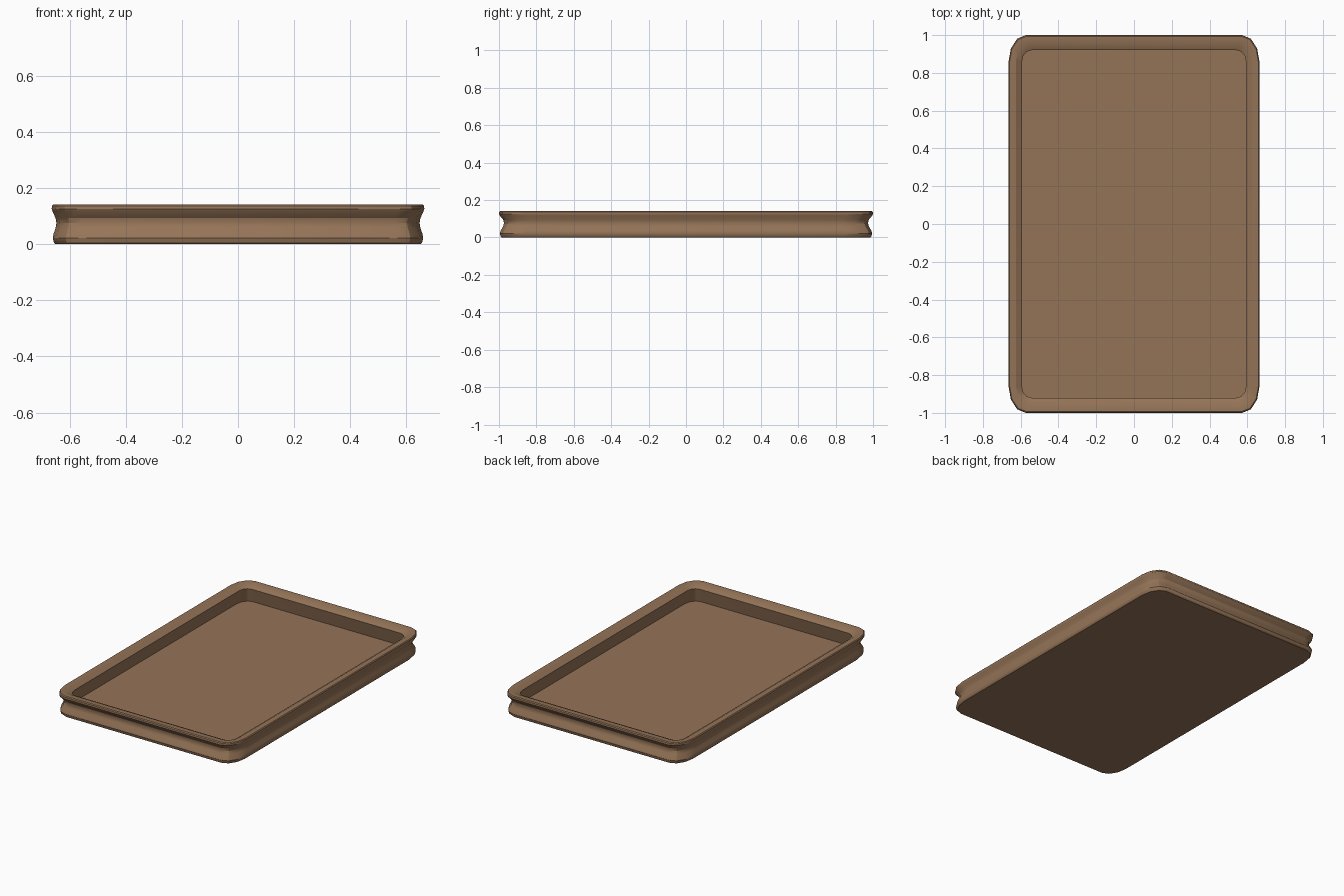
import bpy, bmesh, math

if "Cube" in bpy.data.objects:
    bpy.data.objects.remove(bpy.data.objects["Cube"])

HX, HY = 0.664, 1.0      # half size of the tray
SEG = 3                  # segments per rounded corner

mat = bpy.data.materials.new("warm brown")
mat.diffuse_color = (0.30, 0.175, 0.096, 1)
mat.use_nodes = True
mat.node_tree.nodes["Principled BSDF"].inputs["Base Color"].default_value = mat.diffuse_color


def ring(bm, inx, iny, z, rx, ry):
    """Rounded rectangle loop, inset from the outer size."""
    a, b = HX - inx, HY - iny
    verts = []
    for q, (sx, sy) in enumerate([(1, 1), (-1, 1), (-1, -1), (1, -1)]):
        for i in range(SEG + 1):
            t = math.pi / 2 * (q + i / SEG)
            # odd quarters share the same ellipse, so cos/sin stay axis aligned
            verts.append(bm.verts.new((sx * (a - rx) + rx * math.cos(t),
                                       sy * (b - ry) + ry * math.sin(t), z)))
    return verts


# Cross-section: inset x, inset y, height, corner radius x, corner radius y
profile = [
    (0.014, 0.016, 0.000, 0.085, 0.13),   # base edge
    (0.008, 0.009, 0.006, 0.090, 0.14),
    (0.004, 0.005, 0.022, 0.092, 0.14),   # lower bulge
    (0.007, 0.010, 0.038, 0.092, 0.14),
    (0.014, 0.022, 0.058, 0.090, 0.14),
    (0.017, 0.027, 0.076, 0.090, 0.14),   # groove
    (0.014, 0.024, 0.093, 0.090, 0.14),
    (0.003, 0.004, 0.117, 0.092, 0.14),   # flared lip
    (0.000, 0.000, 0.126, 0.092, 0.14),
    (0.001, 0.001, 0.136, 0.092, 0.14),
    (0.006, 0.007, 0.141, 0.088, 0.13),   # rim top
    (0.040, 0.042, 0.141, 0.065, 0.09),
    (0.071, 0.080, 0.122, 0.050, 0.06),   # inner overhang
    (0.052, 0.060, 0.030, 0.060, 0.08),   # floor edge
]

bm = bmesh.new()
rings = [ring(bm, *p) for p in profile]
n = len(rings[0])
for lo, hi in zip(rings, rings[1:]):
    for i in range(n):
        j = (i + 1) % n
        bm.faces.new((lo[i], lo[j], hi[j], hi[i]))
bm.faces.new(rings[0][::-1])   # underside
bm.faces.new(rings[-1])        # floor
bmesh.ops.recalc_face_normals(bm, faces=bm.faces)

mesh = bpy.data.meshes.new("tray")
bm.to_mesh(mesh)
bm.free()
tray = bpy.data.objects.new("tray", mesh)
bpy.context.collection.objects.link(tray)
mesh.materials.append(mat)

bpy.context.view_layer.objects.active = tray
tray.select_set(True)
bpy.ops.object.shade_smooth_by_angle(angle=math.radians(28))
for p in mesh.polygons:        # keep floor and underside flat
    if len(p.vertices) > 4:
        p.use_smooth = False
